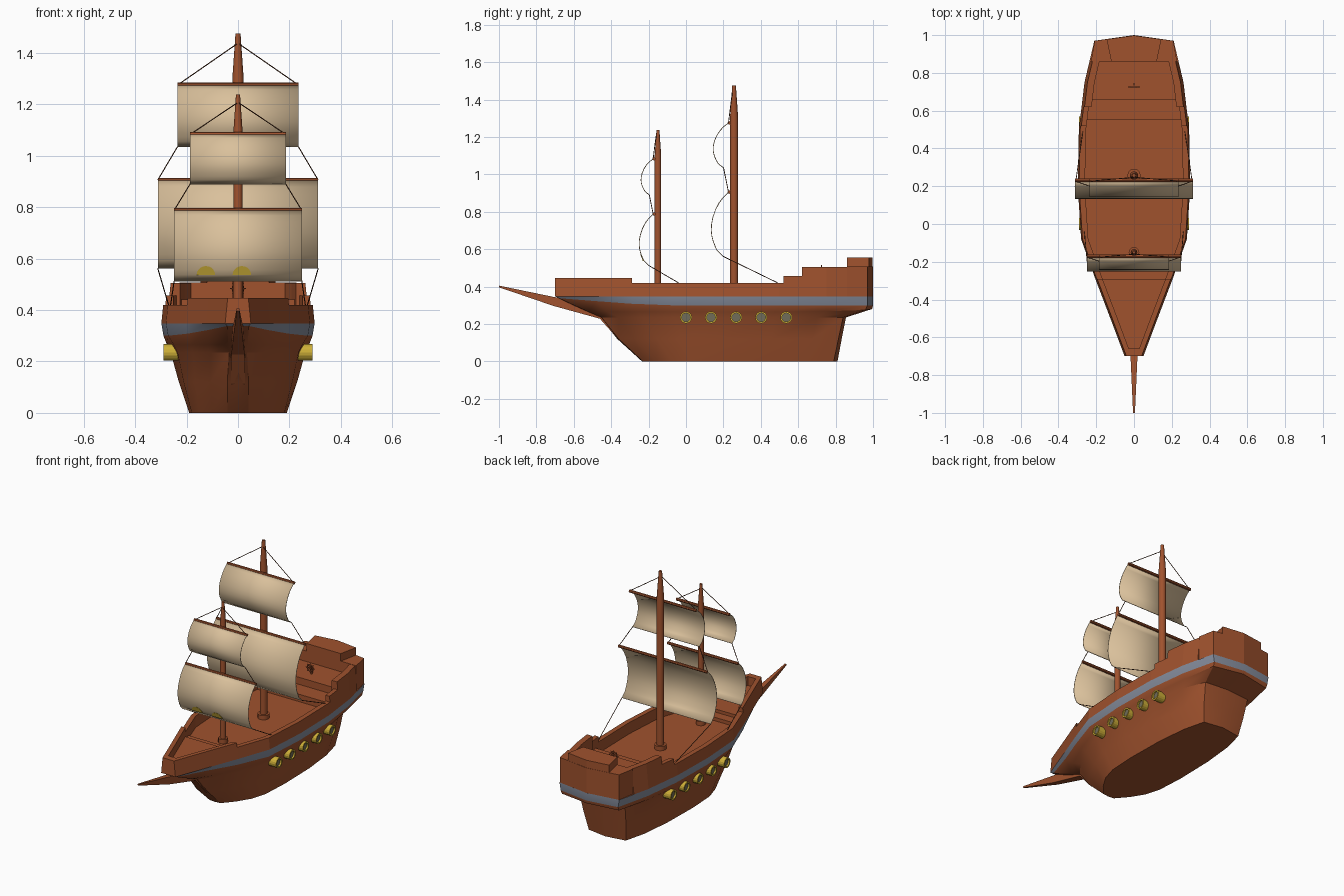
import bpy, bmesh, math
from mathutils import Vector

if "Cube" in bpy.data.objects:
    bpy.data.objects.remove(bpy.data.objects["Cube"])


def mat(name, c):
    m = bpy.data.materials.new(name)
    m.diffuse_color = (*c, 1)
    m.use_nodes = True
    m.node_tree.nodes["Principled BSDF"].inputs["Base Color"].default_value = m.diffuse_color
    return m


WOOD = mat("sienna wood", (0.352, 0.085, 0.027))
CLOTH = mat("tan sailcloth", (0.70, 0.53, 0.33))
STRIPE = mat("slate stripe", (0.24, 0.27, 0.34))
GOLD = mat("gold", (0.62, 0.43, 0.04))
GLASS = mat("porthole glass", (0.16, 0.15, 0.10))
ROPE = mat("dark rope", (0.10, 0.035, 0.015))


def make(name, verts, faces, mats, smooth=None, idx=None):
    me = bpy.data.meshes.new(name)
    me.from_pydata(verts, [], faces)
    for m in mats:
        me.materials.append(m)
    if idx:
        for p, i in zip(me.polygons, idx):
            p.material_index = i
    bm = bmesh.new()
    bm.from_mesh(me)
    bmesh.ops.recalc_face_normals(bm, faces=bm.faces)
    bm.to_mesh(me)
    bm.free()
    ob = bpy.data.objects.new(name, me)
    bpy.context.collection.objects.link(ob)
    if smooth:
        bpy.ops.object.select_all(action='DESELECT')
        ob.select_set(True)
        bpy.context.view_layer.objects.active = ob
        bpy.ops.object.shade_smooth_by_angle(angle=math.radians(smooth))
    return ob


def loft(name, rings, mats, smooth=None, band=None):
    """Skin closed rings of equal length and cap both ends."""
    n = len(rings[0])
    verts = [p for r in rings for p in r]
    faces, idx = [], []
    for k in range(len(rings) - 1):
        for i in range(n):
            j = (i + 1) % n
            faces.append((k*n+i, k*n+j, (k+1)*n+j, (k+1)*n+i))
            idx.append(1 if k == band else 0)
    faces += [tuple(range(n)), tuple((len(rings)-1)*n + i for i in range(n))]
    return make(name, verts, faces, mats, smooth, idx + [0, 0])


def rod(name, pts, m, sides=12):
    """Round bar through (position, radius) points in a straight line."""
    a, b = Vector(pts[0][0]), Vector(pts[-1][0])
    q = (b - a).to_track_quat('Z', 'Y')
    rings = []
    for p, r in pts:
        rings.append([Vector(p) + q @ Vector((r*math.cos(2*math.pi*i/sides),
                      r*math.sin(2*math.pi*i/sides), 0)) for i in range(sides)])
    return loft(name, rings, [m], 40)


# Hull: half outlines (y, x) from bow to stern at rising heights
BOT = [(-.235, 0), (-.23, .04), (-.16, .10), (-.08, .15), (.02, .18), (.2, .19),
       (.45, .185), (.65, .165), (.79, .13), (.81, 0)]
MID = [(-.46, 0), (-.45, .035), (-.36, .105), (-.23, .175), (-.06, .235), (.2, .262),
       (.47, .255), (.70, .215), (.84, .16), (.855, 0)]
LOW = [(-.53, 0), (-.52, .038), (-.42, .11), (-.26, .185), (-.07, .25), (.2, .276),
       (.5, .27), (.75, .24), (.96, .20), (.995, 0)]
TOP = [(-.70, 0), (-.70, .05), (-.50, .125), (-.29, .205), (-.08, .28), (.2, .298),
       (.5, .292), (.75, .262), (.97, .21), (1.0, 0)]
STR = [(y + (.02 if y < -.4 else 0), max(0, x - .008)) for y, x in TOP]
STR_Z = [.338, .338, .322, .308, .30, .30, .30, .30, .30, .30]


def ring(half, z):
    zs = z if isinstance(z, list) else [z] * len(half)
    r = [(x, y, h) for (y, x), h in zip(half, zs)]
    return r + [(-x, y, h) for x, y, h in reversed(r[1:-1])]


STEM = [((a[0]+b[0])/2 - .02*(i < 3), (a[1]+b[1])/2 + .004) for i, (a, b) in enumerate(zip(BOT, MID))]
loft("hull", [ring(BOT, 0), ring(STEM, .12), ring(MID, .235),
              ring(LOW, [.265]*7 + [.268, .275, .28]), ring(STR, STR_Z), ring(TOP, .348)],
     [WOOD, STRIPE], 30, band=4)


def width(y):
    for (y0, x0), (y1, x1) in zip(TOP[1:], TOP[2:]):
        if y0 <= y <= y1:
            return x0 + (x1 - x0) * (y - y0) / (y1 - y0)
    return TOP[1][1]


def stations(y0, y1):
    return [y0] + [y for y, x in TOP[1:-1] if y0 + .001 < y < y1 - .001] + [y1]


# Bulwarks: wall sections with stepped heights, both sides
def wall(name, y0, y1, z0, z1, t=.03):
    for s, side in ((1, "right"), (-1, "left")):
        rings = []
        for y in stations(y0, y1):
            w = width(y)
            o0, o1 = w - .1*(z0-.348), w - .1*(z1-.348)
            i = max(w - t - .008, .012)
            rings.append([(s*o0, y, z0), (s*o1, y, z1), (s*i, y, z1), (s*i, y, z0)])
        loft(name + "_" + side, rings, [WOOD])


# Decks: slabs that follow the hull outline
def slab(name, y0, y1, z0, z1, inset=.02):
    rings = []
    for y in stations(y0, y1):
        w0 = width(y) - inset - .1*(z0-.348)
        w1 = width(y) - inset - .1*(z1-.348)
        rings.append([(w0, y, z0), (w1, y, z1), (-w1, y, z1), (-w0, y, z0)])
    loft(name, rings, [WOOD])


wall("main_bulwark", -.70, .86, .348, .42)
wall("bow_bulwark", -.69, -.29, .42, .447)
wall("waist_step_bulwark", .52, .62, .42, .456)
wall("quarter_bulwark", .62, .86, .42, .505, .045)
slab("bow_end_board", -.70, -.66, .348, .447, 0)
slab("fore_deck", -.66, -.29, .345, .39)
slab("fore_step", -.29, -.23, .345, .37)
slab("quarter_step", .55, .66, .345, .395)
slab("quarter_deck", .66, .86, .345, .44)


# Stern castle with pointed transom and raised middle
def stern(name, w0, w1, yb, yc, z0, z1):
    out = [(-w0, .86), (w0, .86), (w1, yb), (0, yc), (-w1, yb)]
    loft(name, [[(x, y, z) for x, y in out] for z in (z0, z1)], [WOOD])


stern("stern_castle", width(.86) - .008, .208, .97, 1.0, .346, .507)
stern("stern_top", .12, .145, .978, .998, .50, .555)

# Stem and bowsprit: tapered beam (y, low z, high z, half width)
beam = [(-.22, .02, .20, .028), (-.36, .115, .26, .028), (-.46, .228, .30, .026),
        (-.71, .297, .345, .018), (-1.0, .396, .405, .005)]
loft("bowsprit", [[(w, y, a), (w, y, b), (-w, y, b), (-w, y, a)] for y, a, b, w in beam], [WOOD])

# Portholes: gold rims with sunken glass
for k in range(5):
    for s in (1, -1):
        y0, rings = .134 * k, []
        for x, r in ((.22, .032), (.29, .032), (.29, .023), (.28, .023)):
            rings.append([(s*x, y0 + r*math.cos(a*math.pi/8), .235 + r*math.sin(a*math.pi/8))
                          for a in range(16)])
        ob = loft(f"porthole_{k}_{'right' if s > 0 else 'left'}", rings, [GOLD, GLASS])
        ob.data.polygons[-1].material_index = 1

# Sails: shared billow curve of (drop fraction, bulge fraction)
BILLOW = [(0, 0), (.08, .3), (.17, .55), (.28, .76), (.4, .91), (.5, .98), (.6, 1),
          (.69, .96), (.77, .88), (.84, .78), (.91, .66), (1, .32)]


def sail(name, hw, y, zt, zb, bulge):
    pts = [(y - bulge*b, zt - (zt-zb)*t) for t, b in BILLOW]
    verts = [(s*hw, py, pz) for py, pz in pts for s in (-1, 1)]
    faces = [(2*i, 2*i+1, 2*i+3, 2*i+2) for i in range(len(pts)-1)]
    ob = make(name, verts, faces, [CLOTH], 35)
    sol = ob.modifiers.new("thickness", 'SOLIDIFY')
    sol.thickness, sol.offset = .004, 0
    rod(name + "_yard", [((-hw, y + .004, zt), .009), ((hw, y + .004, zt), .009)], WOOD, 8)
    return Vector((hw, pts[-1][0], pts[-1][1]))


def ropes(name, a, b):
    for s, side in ((1, "right"), (-1, "left")):
        rod(name + "_" + side, [((s*a[0], a[1], a[2]), .0022), ((s*b[0], b[1], b[2]), .0022)], ROPE, 5)


# Masts with collars, two sails each, and rigging
# name, mast y, radius, taper z, top z, lower (hw, zt, zb, bulge), upper, rope top z, rail point
RIGS = [("main", .257, .022, 1.30, 1.475, (.312, .905, .562, .092), (.235, 1.275, 1.035, .082),
         1.435, (.27, .49, .42)),
        ("fore", -.15, .0175, 1.10, 1.238, (.248, .788, .513, .075), (.186, 1.083, .89, .065),
         1.205, (.262, -.04, .42))]
for n, y, r, zk, zt, lo, up, zr, rail in RIGS:
    rod(n + "_mast", [((0, y, .34), r), ((0, y, zk), r), ((0, y, zt), r*.45)], WOOD)
    rod(n + "_mast_collar", [((0, y, .34), r*1.6), ((0, y, .375), r*1.6)], WOOD)
    ys = y - r - .008
    low = sail(n + "_course_sail", lo[0], ys, *lo[1:])
    upp = sail(n + "_top_sail", up[0], ys, *up[1:])
    ropes(n + "_peak_rope", (.004, y - .01, zr), (up[0], ys, up[1]))
    ropes(n + "_middle_rope", upp, (lo[0], ys, lo[1]))
    ropes(n + "_lower_rope", low, rail)

# Gold half-round badges low on the fore sail
for k, x in enumerate((-.125, .015)):
    arc = [(x + .036*math.cos(a*math.pi/10), -.2315 - .012*math.sin(a*math.pi/10),
            .537 + .034*math.sin(a*math.pi/10)) for a in range(11)]
    loft(f"sail_badge_{k}", [arc, [(p[0], p[1] + .006, p[2]) for p in arc]], [GOLD])

# Steering wheel on its post
C = Vector((0, .725, .483))
rod("wheel_post", [((0, .74, .43), .006), ((0, .74, .488), .006)], WOOD, 8)
bpy.ops.mesh.primitive_torus_add(location=C, rotation=(math.pi/2, 0, 0), major_radius=.021,
                                 minor_radius=.004, major_segments=16, minor_segments=6)
wheel = bpy.context.object
wheel.name = "steering_wheel"
wheel.data.materials.append(WOOD)
for k in range(4):
    d = Vector((math.cos(k*math.pi/4), 0, math.sin(k*math.pi/4))) * .031
    rod(f"wheel_spoke_{k}", [(C - d, .0025), (C + d, .0025)], WOOD, 6)
